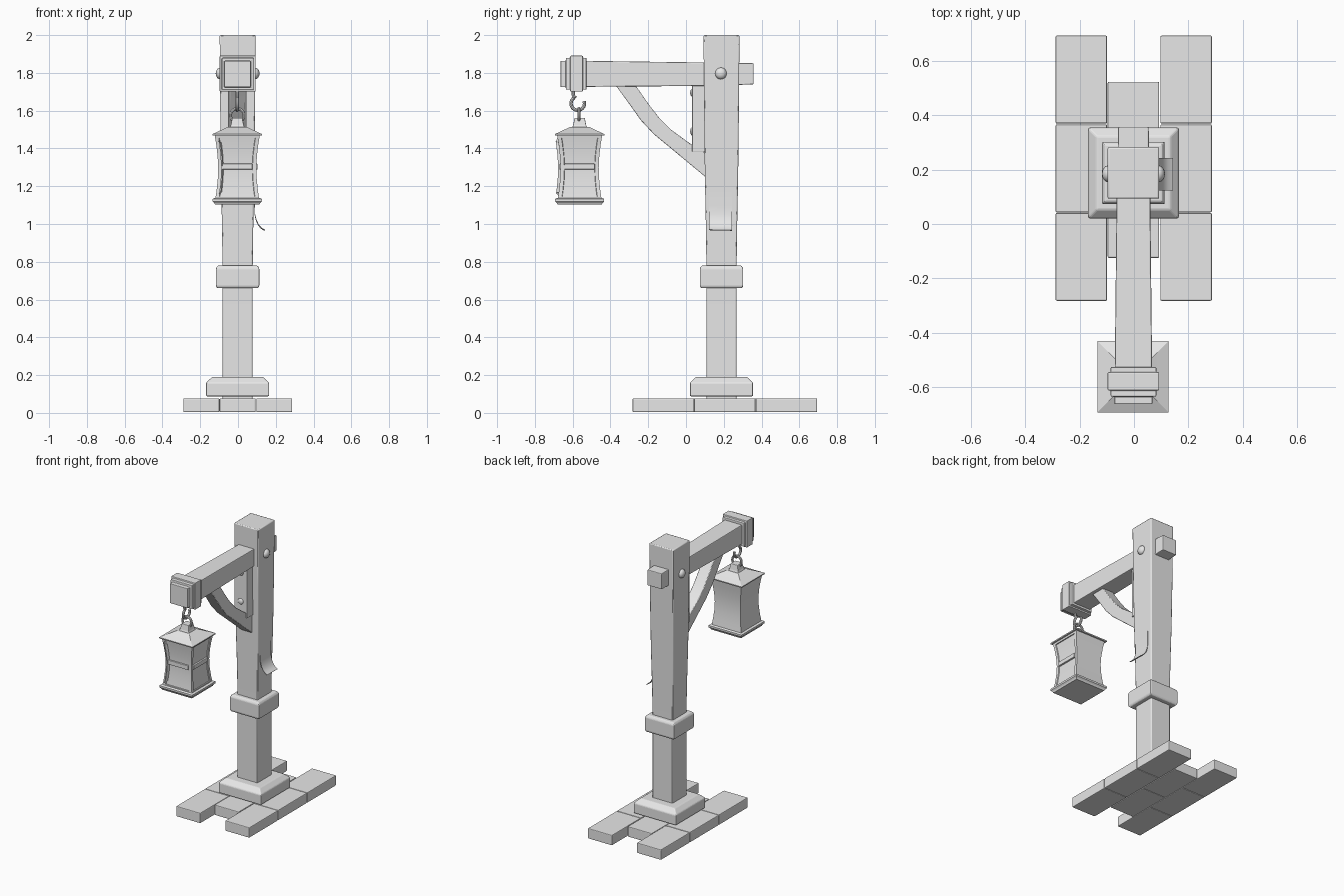
import bpy, bmesh, math
from mathutils import Vector

if "Cube" in bpy.data.objects:
    bpy.data.objects.remove(bpy.data.objects["Cube"])

grey = bpy.data.materials.new("plain grey")
grey.diffuse_color = (0.8, 0.8, 0.8, 1)
grey.use_nodes = True
grey.node_tree.nodes["Principled BSDF"].inputs["Base Color"].default_value = grey.diffuse_color


def finish(o, bevel=0.0, smooth=False):
    o.data.materials.clear()
    o.data.materials.append(grey)
    if bevel:
        m = o.modifiers.new("soft_edges", 'BEVEL')
        m.width, m.segments, m.limit_method = bevel, 2, 'ANGLE'
        m.angle_limit = math.radians(25)
    if smooth:
        bpy.ops.object.select_all(action='DESELECT')
        o.select_set(True)
        bpy.context.view_layer.objects.active = o
        bpy.ops.object.shade_smooth_by_angle(angle=math.radians(35))
    return o


def from_bm(name, bm, bevel=0.0, smooth=False):
    bmesh.ops.recalc_face_normals(bm, faces=bm.faces[:])
    me = bpy.data.meshes.new(name)
    bm.to_mesh(me)
    bm.free()
    o = bpy.data.objects.new(name, me)
    bpy.context.collection.objects.link(o)
    return finish(o, bevel, smooth)


def skin(rings):
    """Join equal-length rings of points into a capped solid."""
    bm = bmesh.new()
    vs = [[bm.verts.new(p) for p in r] for r in rings]
    n = len(rings[0])
    for a, b in zip(vs, vs[1:]):
        for i in range(n):
            j = (i + 1) % n
            bm.faces.new((a[i], a[j], b[j], b[i]))
    bm.faces.new(vs[0])
    bm.faces.new(vs[-1])
    bmesh.ops.recalc_face_normals(bm, faces=bm.faces[:])
    return bm


SQ = ((-1, -1), (1, -1), (1, 1), (-1, 1))


def stack(steps, cx, cy):
    """Square tower: steps are (z, half width)."""
    return skin([[(cx + a * h, cy + b * h, z) for a, b in SQ] for z, h in steps])


def along_y(steps, cx):
    """Square bar along y: steps are (y, half width, centre z)."""
    return skin([[(cx + a * h, y, cz + b * h) for a, b in SQ] for y, h, cz in steps])


def box(name, x0, x1, y0, y1, z0, z1, bevel=0.005):
    return from_bm(name, skin([[(x0, y0, z), (x1, y0, z), (x1, y1, z), (x0, y1, z)]
                               for z in (z0, z1)]), bevel)


# paving bricks
for col, x in enumerate((-0.289, -0.097, 0.097)):
    rows = (-0.125, 0.2) if col == 1 else (-0.283, 0.043, 0.37)
    for r, y in enumerate(rows):
        box(f"paving_brick_{col}_{r}", x, x + 0.19, y, y + 0.324, 0.004, 0.077)

# post, foot and collar
PX, PY = -0.002, 0.188
from_bm("post", stack([(0.07, 0.08), (0.78, 0.08), (1.0, 0.083), (1.25, 0.088),
                       (1.6, 0.092), (2.0, 0.095)], PX, PY), 0.006, True)
from_bm("post_foot", stack([(0.088, 0.167), (0.16, 0.167), (0.19, 0.135)], PX, PY), 0.006)
from_bm("post_collar", stack([(0.66, 0.108), (0.672, 0.115), (0.765, 0.115),
                              (0.78, 0.105)], PX, PY), 0.005)

# beam with stepped end cap
from_bm("beam", along_y([(0.358, 0.056, 1.795), (0.1, 0.062, 1.793),
                         (-0.56, 0.069, 1.795)], PX), 0.005)
from_bm("beam_end_cap", along_y([(-0.527, 0.084, 1.796), (-0.546, 0.084, 1.796),
                                 (-0.546, 0.095, 1.796), (-0.613, 0.095, 1.796),
                                 (-0.613, 0.084, 1.796), (-0.636, 0.084, 1.796),
                                 (-0.636, 0.07, 1.794), (-0.664, 0.07, 1.794)], PX), 0.004)

# curved brace under the beam
low = [(-0.38, 1.745), (-0.30, 1.635), (-0.24, 1.55), (-0.17, 1.475), (-0.037, 1.365), (0.12, 1.235)]
top = [(-0.275, 1.745), (-0.195, 1.63), (-0.14, 1.56), (-0.08, 1.50), (0.016, 1.43), (0.12, 1.365)]
from_bm("brace", skin([[(PX - 0.043, *a), (PX + 0.043, *a), (PX + 0.043, *b), (PX - 0.043, *b)]
                       for a, b in zip(low, top)]), 0.004, True)
box("brace_backing_board", PX - 0.05, PX + 0.05, 0.033, 0.11, 1.38, 1.74, 0.004)


# domed bolts and rivets
def dome(name, loc, radius, height, axis):
    bpy.ops.mesh.primitive_uv_sphere_add(segments=16, ring_count=10, radius=1, location=loc)
    o = bpy.context.object
    o.name = name
    s = [radius] * 3
    s[axis] = height
    o.scale = s
    finish(o, 0, True)


for s, n in ((-1, "left"), (1, "right")):
    dome(f"beam_bolt_{n}", (PX + s * 0.092, 0.185, 1.797), 0.031, 0.024, 0)
for z in (1.49, 1.695):
    dome("board_rivet", (PX, 0.033, z), 0.021, 0.011, 1)

# hook: straight shank then an open loop
LX, LY = -0.004, -0.563
hook = [(-0.597, 1.72), (-0.597, 1.685), (-0.592, 1.672)]
for i in range(13):
    a = math.radians(110 + i * 22.5)
    hook.append((-0.573 + 0.036 * math.cos(a), 1.638 + 0.036 * math.sin(a)))
cu = bpy.data.curves.new("hook", 'CURVE')
cu.dimensions = '3D'
cu.bevel_depth, cu.bevel_resolution, cu.use_fill_caps = 0.009, 2, True
sp = cu.splines.new('POLY')
sp.points.add(len(hook) - 1)
for p, (y, z) in zip(sp.points, hook):
    p.co = (LX, y, z, 1)
ho = bpy.data.objects.new("hook", cu)
bpy.context.collection.objects.link(ho)
bpy.ops.object.select_all(action='DESELECT')
ho.select_set(True)
bpy.context.view_layer.objects.active = ho
bpy.ops.object.convert(target='MESH')
finish(bpy.context.object, 0, True)

# hanging ring
bpy.ops.mesh.primitive_torus_add(location=(LX, LY - 0.004, 1.575), rotation=(math.pi / 2, 0, 0),
                                 major_radius=0.036, minor_radius=0.008,
                                 major_segments=20, minor_segments=8)
bpy.context.object.name = "hanging_ring"
finish(bpy.context.object, 0, True)

# lantern body with recessed panes on the front and right
bm = stack([(1.125, 0.117), (1.18, 0.109), (1.24, 0.103), (1.30, 0.101), (1.36, 0.104),
            (1.42, 0.111), (1.475, 0.12)], LX, LY)
for d in (Vector((0, -1, 0)), Vector((1, 0, 0))):
    side = [f for f in bm.faces if f.normal.dot(d) > 0.8]
    bmesh.ops.inset_region(bm, faces=side, thickness=0.02, depth=0, use_even_offset=True)
    bmesh.ops.inset_region(bm, faces=side, thickness=0.002, depth=-0.006, use_even_offset=True)
    bm.normal_update()
from_bm("lantern_body", bm, 0, True)

# lantern bars, base, roof and cap
box("lantern_bar_front", LX - 0.08, LX + 0.08, LY - 0.108, LY - 0.09, 1.289, 1.319, 0.003)
box("lantern_bar_right", LX + 0.09, LX + 0.108, LY - 0.08, LY + 0.08, 1.289, 1.319, 0.003)
from_bm("lantern_base", stack([(1.102, 0.117), (1.112, 0.122), (1.12, 0.13), (1.133, 0.13),
                               (1.138, 0.118)], LX, LY))
from_bm("lantern_roof", stack([(1.468, 0.13), (1.476, 0.131), (1.495, 0.09),
                               (1.514, 0.05)], LX, LY))
from_bm("lantern_cap", stack([(1.505, 0.042), (1.525, 0.034), (1.562, 0.027)], LX, LY), 0.003)

# curled paper notice on the right side of the post
paper = [(0.086, 1.17), (0.086, 1.09), (0.088, 1.05), (0.095, 1.02), (0.107, 0.995),
         (0.122, 0.978), (0.14, 0.967)]
from_bm("paper_notice", skin([[(x, 0.123, z), (x, 0.243, z - 0.003), (x + 0.003, 0.243, z),
                               (x + 0.003, 0.123, z + 0.003)] for x, z in paper]), 0, True)
